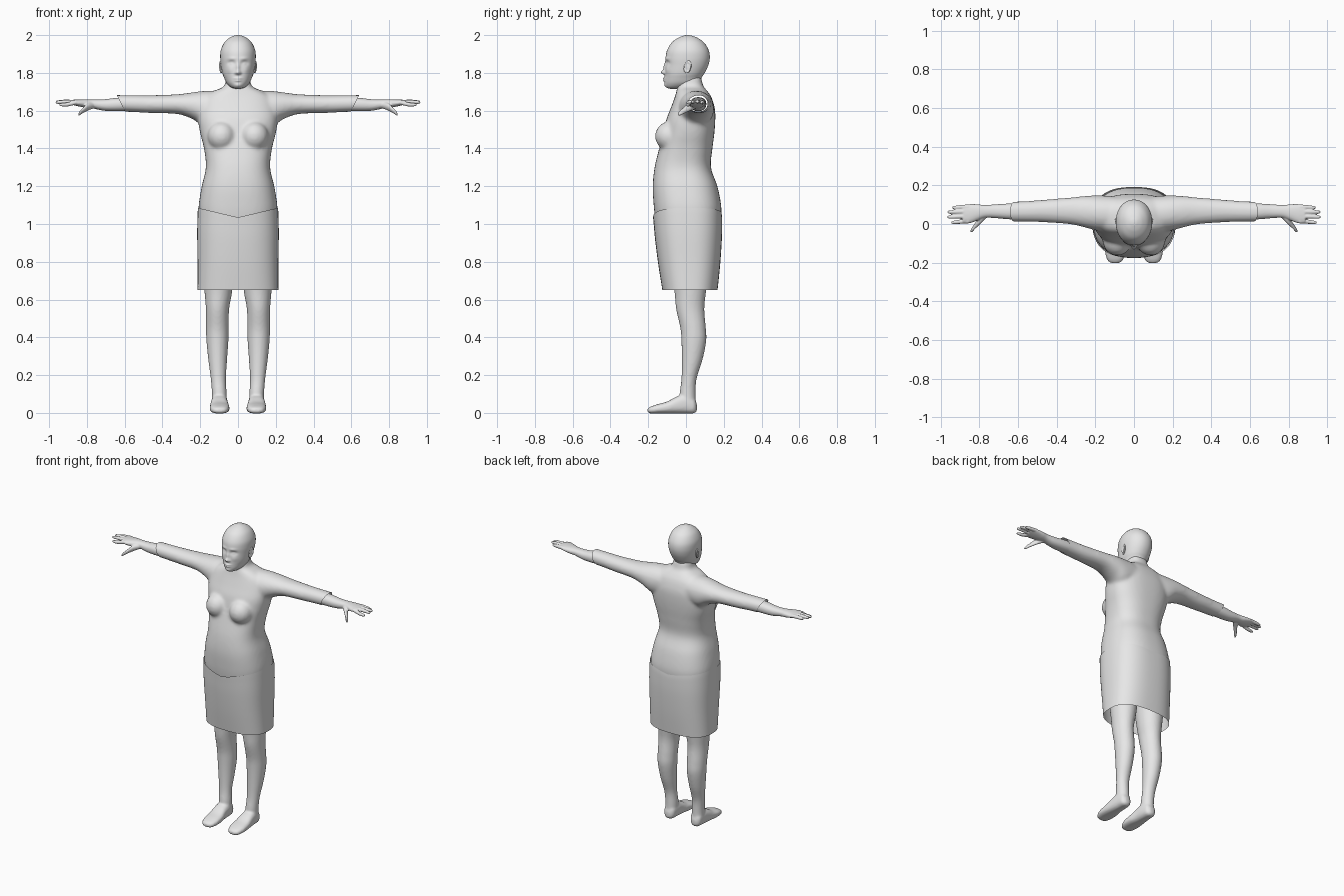
import bpy, bmesh, math
from mathutils import Matrix, Vector

grey = bpy.data.materials.new("plain_grey")
grey.diffuse_color = (0.8, 0.8, 0.8, 1)


def curve_rows(rows, steps):
    """Smoothly interpolate between section rows."""
    out, n = [], len(rows)
    for i in range(n - 1):
        p0, p1, p2, p3 = rows[max(i - 1, 0)], rows[i], rows[i + 1], rows[min(i + 2, n - 1)]
        for k in range(steps):
            t = k / steps
            out.append([0.5 * (2 * b + (c - a) * t + (2 * a - 5 * b + 4 * c - d) * t * t
                               + (3 * b - a - 3 * c + d) * t ** 3)
                        for a, b, c, d in zip(p0, p1, p2, p3)])
    return out + [list(rows[-1])]


def loft(bm, axis, rows, power=2.0, segs=32, steps=5, flip=False, caps=True):
    """Rows: position along axis, then min/max of the two other axes."""
    rings = []
    for t, a0, a1, b0, b1 in curve_rows(rows, steps):
        ring = []
        for k in range(segs):
            w = 2 * math.pi * k / segs
            c, s = math.cos(w), math.sin(w)
            a = (a0 + a1) / 2 + (a1 - a0) / 2 * math.copysign(abs(c) ** (2 / power), c)
            b = (b0 + b1) / 2 + (b1 - b0) / 2 * math.copysign(abs(s) ** (2 / power), s)
            co = {"x": (t, a, b), "y": (a, t, b), "z": (a, b, t)}[axis]
            ring.append(bm.verts.new((-co[0] if flip else co[0], co[1], co[2])))
        rings.append(ring)
    faces = []
    for r, q in zip(rings, rings[1:]):
        for k in range(segs):
            j = (k + 1) % segs
            faces.append(bm.faces.new((r[k], r[j], q[j], q[k])))
    if caps:
        faces += [bm.faces.new(rings[0]), bm.faces.new(rings[-1])]
    bmesh.ops.recalc_face_normals(bm, faces=faces)


def ball(bm, centre, size, tilt=0):
    m = Matrix.Translation(centre) @ Matrix.Rotation(tilt, 4, "X") @ Matrix.Diagonal((*size, 1))
    bmesh.ops.create_uvsphere(bm, u_segments=24, v_segments=16, radius=1, matrix=m)


def finish(name, bm):
    mesh = bpy.data.meshes.new(name)
    bm.to_mesh(mesh)
    bm.free()
    mesh.materials.append(grey)
    for p in mesh.polygons:
        p.use_smooth = True
    ob = bpy.data.objects.new(name, mesh)
    bpy.context.collection.objects.link(ob)
    return ob


def fuse(ob, voxel, smooth):
    """Blend overlapping volumes into one skin."""
    r = ob.modifiers.new("fuse", "REMESH")
    r.mode, r.voxel_size, r.use_smooth_shade = "VOXEL", voxel, True
    s = ob.modifiers.new("soften", "SMOOTH")
    s.factor, s.iterations = 0.5, smooth


def mirror(ob):
    m = ob.modifiers.new("mirror", "MIRROR")
    m.use_mirror_merge = False


# Shirt: trunk, neck, bust and sleeves blended together
bm = bmesh.new()
trunk = [(0.99, .200, -.155, .178), (1.04, .207, -.164, .186), (1.10, .208, -.171, .186),
         (1.20, .192, -.176, .166), (1.30, .170, -.166, .132), (1.40, .180, -.142, .140),
         (1.48, .200, -.120, .150), (1.55, .210, -.105, .155), (1.61, .205, -.082, .153),
         (1.67, .180, -.060, .135), (1.705, .125, -.050, .112), (1.73, .073, -.045, .092),
         (1.78, .062, -.045, .080)]
loft(bm, "z", [(z, -w, w, f, b) for z, w, f, b in trunk], 2.5, 64)
sleeve = [(.06, -.040, .140, 1.53, 1.705), (.17, -.038, .148, 1.515, 1.705),
          (.24, -.022, .146, 1.555, 1.697), (.32, -.003, .138, 1.582, 1.687),
          (.45, .008, .127, 1.587, 1.682), (.55, .011, .119, 1.592, 1.682),
          (.68, .012, .114, 1.597, 1.683)]
for side in (False, True):
    loft(bm, "x", sleeve, 2.1, flip=side)
    ball(bm, (-.087 if side else .087, -.085, 1.465), (.075, .079, .078))
shirt = finish("shirt", bm)
fuse(shirt, 0.01, 8)
# Cut slanted open cuffs
baked = bpy.data.meshes.new_from_object(shirt.evaluated_get(bpy.context.evaluated_depsgraph_get()))
shirt.modifiers.clear()
bm = bmesh.new()
bm.from_mesh(baked)
for s in (1, -1):
    bmesh.ops.bisect_plane(bm, geom=bm.verts[:] + bm.edges[:] + bm.faces[:],
                           plane_co=(.62 * s, 0, 1.64), plane_no=(s, 0, -.5), clear_outer=True)
bm.to_mesh(shirt.data)
bm.free()

# Skirt: open tube with a waist line that dips at the middle
bm = bmesh.new()
skirt = [(.65, .214, -.125, .167), (.80, .214, -.146, .181), (.95, .216, -.163, .190),
         (1.05, .214, -.171, .191), (1.09, .212, -.174, .189)]
loft(bm, "z", [(z, -w, w, f, b) for z, w, f, b in skirt], 2.6, 64, caps=False)
for v in bm.verts:
    top = 1.035 + .05 * min(1, abs(v.co.x) / .21) + (.02 if v.co.y > 0 else 0) * (1 - abs(v.co.x) / .22)
    v.co.z = .65 + (v.co.z - .65) * (top - .65) / .44
finish("skirt", bm)

# Legs and feet
bm = bmesh.new()
loft(bm, "z", [(0.01, .065, .132, -.03, .048), (.04, .060, .138, -.032, .053),
               (.10, .060, .138, -.034, .051), (.18, .064, .144, -.024, .056),
               (.28, .058, .157, -.022, .087), (.38, .051, .167, -.024, .107),
               (.45, .050, .169, -.030, .105), (.55, .047, .170, -.052, .097),
               (.65, .030, .178, -.062, .107), (.85, .008, .195, -.09, .13),
               (1.02, .004, .195, -.11, .14)])
loft(bm, "y", [(.058, .085, .112, .012, .045), (.042, .064, .133, -.002, .08),
               (0, .056, .140, -.003, .10), (-.05, .053, .145, -.003, .086),
               (-.10, .046, .149, -.003, .060), (-.15, .046, .149, -.003, .046),
               (-.188, .058, .137, -.003, .033), (-.203, .078, .117, .003, .022)], 2.6)
leg = finish("legs", bm)
fuse(leg, 0.007, 4)
mirror(leg)

# Forearms, palms, fingers and thumbs
bm = bmesh.new()
loft(bm, "x", [(.54, .022, .108, 1.600, 1.672), (.64, .024, .106, 1.597, 1.668),
               (.71, .030, .102, 1.600, 1.660), (.77, .032, .098, 1.612, 1.659),
               (.81, .018, .102, 1.616, 1.660), (.85, .004, .103, 1.624, 1.659),
               (.885, .006, .098, 1.634, 1.657)], 2.2)
fingers = [(.015, .008, .946, 1.632), (.040, .036, .966, 1.645),
           (.064, .062, .964, 1.647), (.089, .085, .940, 1.643)]
for y0, y1, tip, zt in fingers:
    half = (.86 + tip) / 2
    loft(bm, "x", [(.855, y0 - .012, y0 + .012, 1.633, 1.656),
                   (half, (y0 + y1) / 2 - .011, (y0 + y1) / 2 + .011, zt - .010, zt + .012),
                   (tip - .01, y1 - .0085, y1 + .0085, zt - .009, zt + .008),
                   (tip, y1 - .004, y1 + .004, zt - .005, zt + .004)], 2, 16)
loft(bm, "x", [(.765, .030, .070, 1.612, 1.645), (.795, .000, .042, 1.600, 1.640),
               (.820, -.024, .008, 1.587, 1.617), (.838, -.042, -.017, 1.575, 1.598),
               (.846, -.045, -.034, 1.572, 1.583)], 2, 16)
arm = finish("forearms_and_hands", bm)
fuse(arm, 0.004, 3)
mirror(arm)

# Head with face shaped by soft bumps
bm = bmesh.new()
head = [(1.716, .012, -.085, -.03), (1.724, .038, -.104, .03), (1.745, .060, -.112, .07),
        (1.775, .074, -.112, .083), (1.80, .083, -.111, .099), (1.84, .090, -.109, .118),
        (1.88, .094, -.108, .126), (1.92, .091, -.100, .120), (1.96, .073, -.076, .096),
        (1.985, .046, -.042, .062), (1.997, .020, -.012, .030), (2.0, .004, .005, .012)]
loft(bm, "z", [(z, -w, w, f, b) for z, w, f, b in head], 2.1, 96, 7)
# x, z, spread in x, spread in z, height
bumps = [(0, 1.803, .011, .011, .020), (0, 1.830, .009, .022, .010), (.012, 1.799, .007, .006, .006),
         (.035, 1.852, .018, .011, -.013), (.035, 1.850, .011, .007, .008), (.032, 1.876, .020, .007, .004),
         (0, 1.771, .018, .005, .010), (0, 1.759, .016, .005, .009), (0, 1.734, .018, .011, .005),
         (.045, 1.815, .018, .018, .004)]
for v in bm.verts:
    if v.co.y < -.03:
        v.co.y -= sum(h * math.exp(-((abs(v.co.x) - x) / sx) ** 2 - ((v.co.z - z) / sz) ** 2)
                      for x, z, sx, sz, h in bumps)
finish("head", bm)

# Ears: rounded rim with a hollow middle
bm = bmesh.new()
ball(bm, (.090, .008, 1.832), (.009, .020, .034), -.2)
for v in bm.verts:
    r = ((v.co.y - .008) / .020) ** 2 + ((v.co.z - 1.832) / .034) ** 2
    if v.co.x > .09 and r < .45:
        v.co.x -= .006
    v.co.x += (v.co.y - .008) * .25
mirror(finish("ears", bm))
